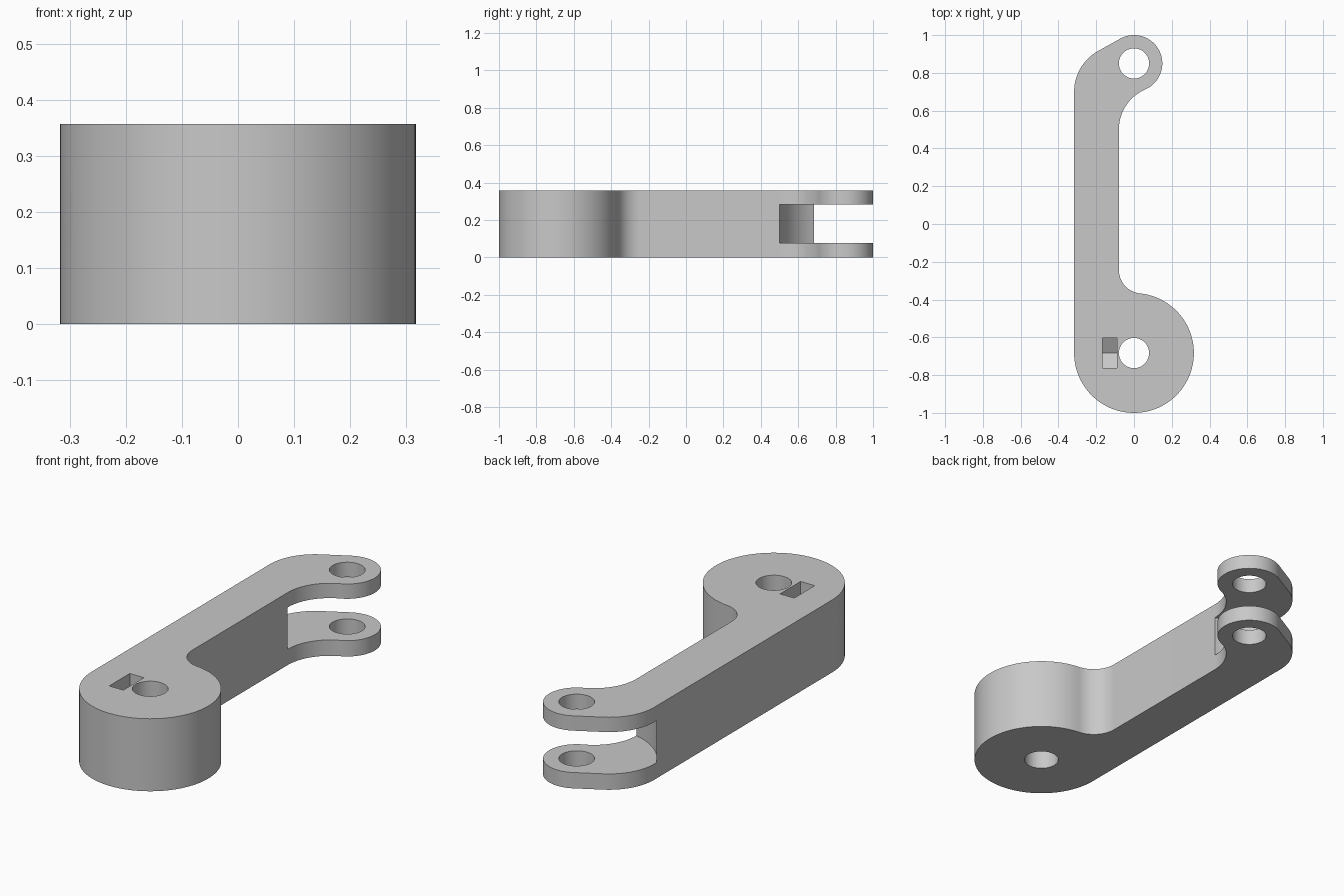
import bpy
import bmesh
from math import sin, cos, radians, atan2, degrees
from mathutils import Matrix, Vector

if "Cube" in bpy.data.objects:
    bpy.data.objects.remove(bpy.data.objects["Cube"])

H = 0.357                    # thickness of the arm
R_HUB, R_EYE = 0.317, 0.15   # outer radii of the two ends
HUB = Vector((0, -0.683))
EYE = Vector((0, 0.85))
INNER_X = -0.08              # inner edge of the straight bar
MID = H / 2

grey = bpy.data.materials.new("plain grey")
grey.use_nodes = True
grey.diffuse_color = (0.58, 0.58, 0.58, 1)
grey.node_tree.nodes["Principled BSDF"].inputs["Base Color"].default_value = (0.58, 0.58, 0.58, 1)


def arc(c, r, a, b, n):
    return [(c[0] + r * cos(radians(a + (b - a) * i / n)),
             c[1] + r * sin(radians(a + (b - a) * i / n))) for i in range(n + 1)]


def prism(name, points, low, high, along_x=False):
    """Extrude a profile along z, or a (y, z) profile along x."""
    bm = bmesh.new()
    face = bm.faces.new([bm.verts.new((p[0], p[1], low)) for p in points])
    new = bmesh.ops.extrude_face_region(bm, geom=[face])["geom"]
    bmesh.ops.translate(bm, vec=(0, 0, high - low),
                        verts=[v for v in new if isinstance(v, bmesh.types.BMVert)])
    if along_x:
        bm.transform(Matrix(((0, 0, 1, 0), (1, 0, 0, 0), (0, 1, 0, 0), (0, 0, 0, 1))))
    bmesh.ops.recalc_face_normals(bm, faces=bm.faces)
    mesh = bpy.data.meshes.new(name)
    bm.to_mesh(mesh)
    bm.free()
    mesh.materials.append(grey)
    obj = bpy.data.objects.new(name, mesh)
    bpy.context.collection.objects.link(obj)
    return obj


def circle(c, r, n=64):
    return arc(c, r, 0, 360, n)[:-1]


def direction(a, b):
    return degrees(atan2(b[1] - a[1], b[0] - a[0]))


# Tangent fillets where the bar meets the hub and the eye
r1 = 0.125
f1 = Vector((INNER_X + r1, HUB.y + ((R_HUB + r1) ** 2 - (INNER_X + r1) ** 2) ** 0.5))
r2 = 0.231
f2 = Vector((INNER_X + r2, EYE.y - ((R_EYE + r2) ** 2 - (INNER_X + r2) ** 2) ** 0.5))
# Outer shoulder, joined to the eye by a straight tangent
r3 = 0.247
f3 = Vector((-R_HUB + r3, 0.7))
tangent = 118.5

outline = arc(HUB, R_HUB, -180, direction(HUB, f1), 72)
outline += arc(f1, r1, direction(f1, HUB) + 360, 180, 20)[1:]
outline += arc(f2, r2, 180, direction(f2, EYE), 24)
outline += arc(EYE, R_EYE, direction(EYE, f2), tangent, 40)[1:]
outline += arc(f3, r3, tangent, 180, 20)
arm = prism("lever_arm", outline, 0, H)

# Openings: fork gap, pivot bores, screw recess, screw hole, nut slot
screw = (HUB.y, MID)
half, drop = 0.08, 0.046
nut = [(HUB.y - half, 1), (HUB.y - half, MID - drop), (HUB.y, MID - 2 * drop),
       (HUB.y + half, MID - drop), (HUB.y + half, 1)]
cutters = [
    prism("fork_gap_cutter", circle(EYE, 0.358, 128), 0.078, 0.284),
    prism("eye_bore_cutter", circle(EYE, 0.08), -1, 1),
    prism("hub_bore_cutter", circle(HUB, 0.08), -1, 1),
    prism("screw_recess_cutter", circle(screw, 0.126), -1, -0.235, True),
    prism("screw_hole_cutter", circle(screw, 0.043, 32), -0.3, -0.01, True),
    prism("nut_slot_cutter", nut, -0.167, -0.09, True),
]

bpy.ops.object.select_all(action="DESELECT")
arm.select_set(True)
bpy.context.view_layer.objects.active = arm
for cutter in cutters:
    cutter.hide_render = True
    mod = arm.modifiers.new(cutter.name, "BOOLEAN")
    mod.operation = "DIFFERENCE"
    mod.solver = "EXACT"
    mod.object = cutter
    bpy.ops.object.modifier_apply(modifier=mod.name)
    bpy.data.objects.remove(cutter)

bpy.ops.object.shade_smooth_by_angle(angle=radians(30))
